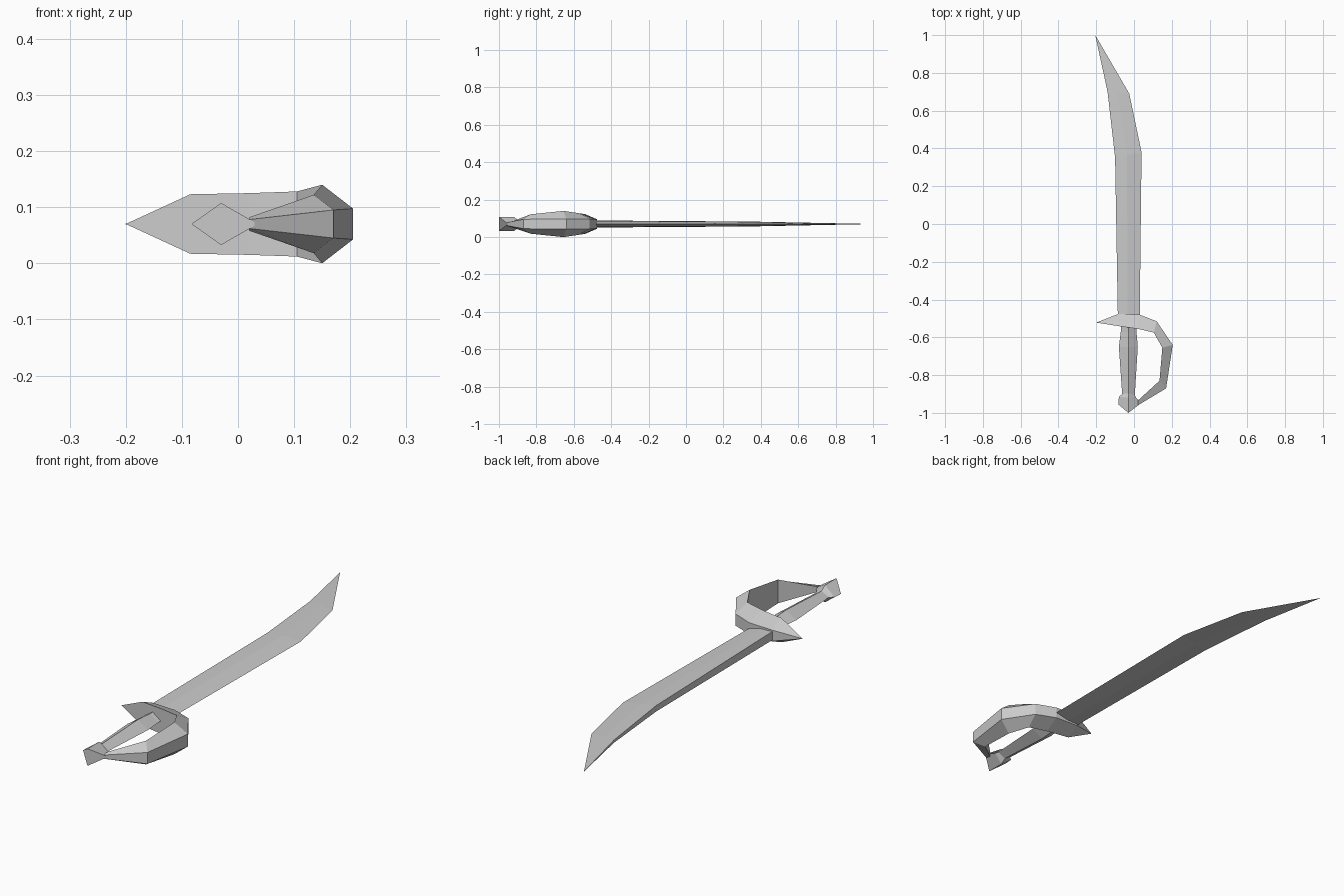
import bpy, bmesh

cube = bpy.data.objects.get("Cube")
if cube:
    bpy.data.objects.remove(cube)

MID = 0.07      # height of the sword's flat centre plane
RIDGE = -0.03   # x of the ridge along the grip and blade

steel = bpy.data.materials.new("grey_steel")
steel.use_nodes = True
grey = (0.6, 0.6, 0.6, 1)
steel.diffuse_color = grey
steel.node_tree.nodes["Principled BSDF"].inputs["Base Color"].default_value = grey


def loft(name, sections):
    """Skin equal-sized rings of points, cap the ends, keep flat faces."""
    bm = bmesh.new()
    rings = [[bm.verts.new(p) for p in ring] for ring in sections]
    n = len(rings[0])
    for a, b in zip(rings, rings[1:]):
        for i in range(n):
            j = (i + 1) % n
            bm.faces.new((a[i], a[j], b[j], b[i]))
    bm.faces.new(rings[0])
    bm.faces.new(rings[-1])
    bmesh.ops.remove_doubles(bm, verts=bm.verts, dist=0.0005)
    bmesh.ops.recalc_face_normals(bm, faces=bm.faces)
    mesh = bpy.data.meshes.new(name)
    bm.to_mesh(mesh)
    bm.free()
    mesh.materials.append(steel)
    obj = bpy.data.objects.new(name, mesh)
    bpy.context.collection.objects.link(obj)
    return obj


def diamond(y_left, y_ridge, y_right, left, right, half):
    return [(left, y_left, MID), (RIDGE, y_ridge, MID + half),
            (right, y_right, MID), (RIDGE, y_ridge, MID - half)]


def blade_ring(spine, edge, half):
    """Wedge with a flat spine, a soft ridge and a sharp edge."""
    (sx, sy), (ex, ey) = spine, edge
    rx, ry = sx + (ex - sx) * 0.45, sy + (ey - sy) * 0.45
    return [(sx, sy, MID + half), (rx, ry, MID + half * 0.85), (ex, ey, MID),
            (rx, ry, MID - half * 0.85), (sx, sy, MID - half)]


def guard_ring(outer, inner, outer_half, inner_half):
    return [(*outer, MID + outer_half), (*inner, MID + inner_half),
            (*inner, MID - inner_half), (*outer, MID - outer_half)]


# Curved blade, thick along the spine
loft("blade", [
    blade_ring((-0.085, -0.52), (0.03, -0.52), 0.019),
    blade_ring((-0.10, 0.35), (0.04, 0.38), 0.013),
    blade_ring((-0.14, 0.70), (-0.025, 0.69), 0.006),
    blade_ring((-0.205, 1.0), (-0.205, 1.0), 0),
])

# Crossbar that bends round into the knuckle bow
loft("guard", [
    guard_ring((-0.20, -0.522), (-0.20, -0.522), 0, 0),
    guard_ring((-0.08, -0.475), (-0.085, -0.54), 0.025, 0.053),
    guard_ring((0.03, -0.48), (0.02, -0.555), 0.025, 0.055),
    guard_ring((0.12, -0.515), (0.105, -0.575), 0.026, 0.058),
    guard_ring((0.205, -0.64), (0.15, -0.655), 0.0275, 0.07),
    guard_ring((0.17, -0.87), (0.135, -0.83), 0.025, 0.052),
    guard_ring((0.02, -0.96), (0.02, -0.935), 0.008, 0.012),
])

# Faceted grip, swelling below the crossbar
loft("grip", [
    diamond(-0.53, -0.53, -0.53, -0.068, 0.015, 0.026),
    diamond(-0.57, -0.57, -0.57, -0.07, 0.013, 0.026),
    diamond(-0.65, -0.65, -0.65, -0.08, 0.02, 0.032),
    diamond(-0.91, -0.91, -0.91, -0.062, 0.004, 0.02),
])

# Pommel with a wedge-shaped end
loft("pommel", [
    diamond(-0.90, -0.895, -0.90, -0.062, 0.004, 0.02),
    diamond(-0.915, -0.92, -0.915, -0.08, 0.008, 0.0375),
    diamond(-0.955, -1.0, -0.95, -0.083, 0.035, 0.0375),
])
